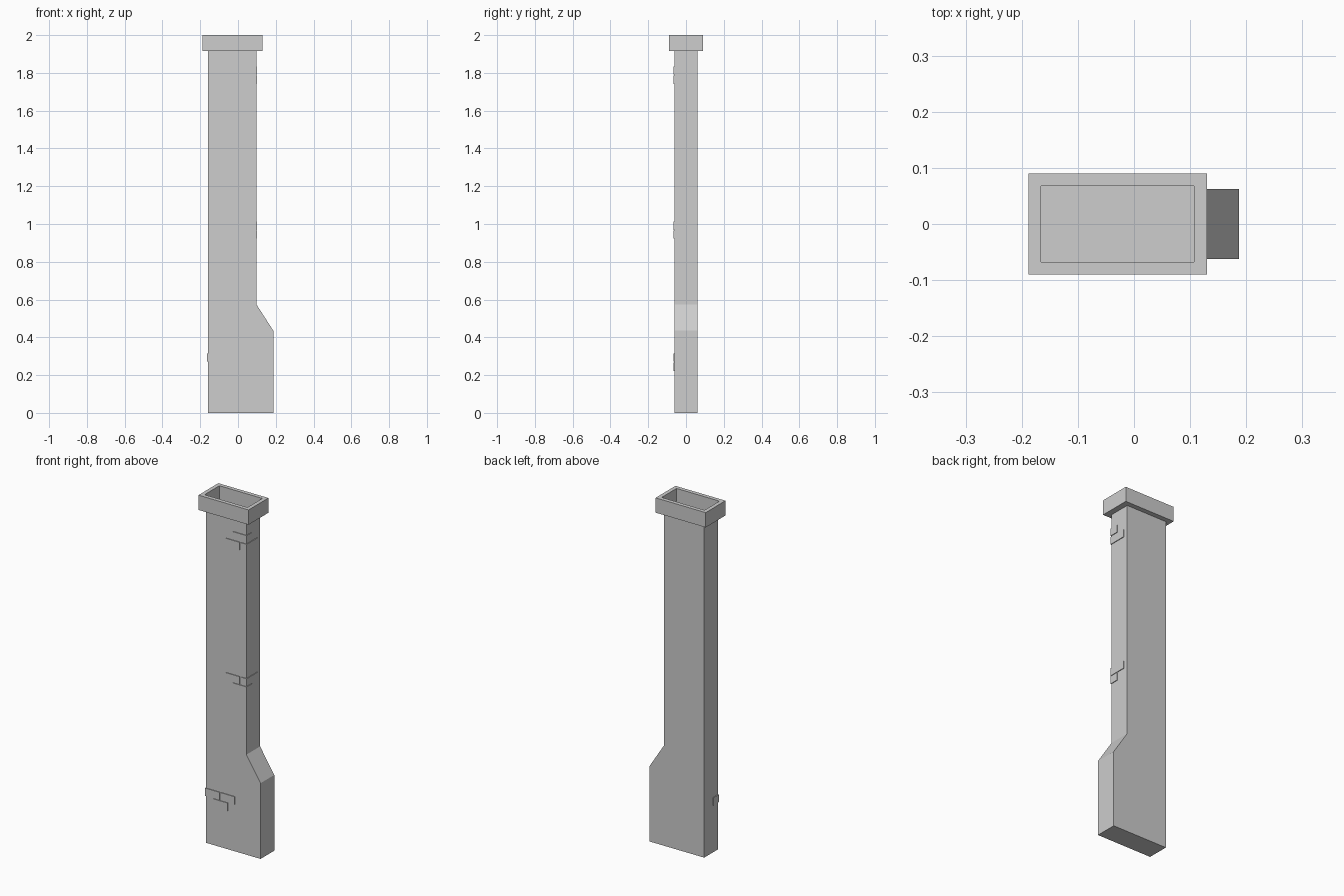
import bpy
import bmesh

cube = bpy.data.objects.get("Cube")
if cube:
    bpy.data.objects.remove(cube, do_unlink=True)

stone = bpy.data.materials.new("grey_stone")
stone.use_nodes = True
GREY = (0.61, 0.61, 0.61, 1)
stone.diffuse_color = GREY
stone.node_tree.nodes["Principled BSDF"].inputs["Base Color"].default_value = GREY

LEFT, RIGHT, BASE_RIGHT = -0.159, 0.097, 0.187   # stack and base sides
DEPTH = 0.062                                    # half thickness of the stack
RELIEF = 0.004                                   # how far bricks stand out
BRICK_H = 0.044
LONG, SHORT = 0.036, -0.016                      # where corner bricks end along y


def finish(name, bm):
    bmesh.ops.recalc_face_normals(bm, faces=bm.faces)
    mesh = bpy.data.meshes.new(name)
    bm.to_mesh(mesh)
    bm.free()
    mesh.materials.append(stone)
    obj = bpy.data.objects.new(name, mesh)
    bpy.context.collection.objects.link(obj)


def extrude_profile(bm, points, vector):
    face = bm.faces.new([bm.verts.new(p) for p in points])
    result = bmesh.ops.extrude_face_region(bm, geom=[face], use_keep_orig=True)
    verts = [v for v in result["geom"] if isinstance(v, bmesh.types.BMVert)]
    bmesh.ops.translate(bm, verts=verts, vec=vector)


# Stack with a wider, sloped base on one side
bm = bmesh.new()
outline = [(LEFT, 0), (BASE_RIGHT, 0), (BASE_RIGHT, 0.435), (RIGHT, 0.575),
           (RIGHT, 1.92), (LEFT, 1.92)]
extrude_profile(bm, [(x, -DEPTH, z) for x, z in outline], (0, 2 * DEPTH, 0))
finish("chimney_stack", bm)

# Cap with a recessed flue opening
bm = bmesh.new()
cap = [(-0.188, -0.09), (0.13, -0.09), (0.13, 0.09), (-0.188, 0.09)]
extrude_profile(bm, [(x, y, 1.915) for x, y in cap], (0, 0, 0.085))
bm.faces.ensure_lookup_table()
bmesh.ops.recalc_face_normals(bm, faces=bm.faces)
top = max(bm.faces, key=lambda f: f.calc_center_median().z)
bmesh.ops.inset_region(bm, faces=[top], thickness=0.032)
bmesh.ops.translate(bm, verts=top.verts[:], vec=(0, 0, -0.08))
# The inset face drops straight down, so give the rim its flat top back
rim = [e for e in bm.edges if (e.verts[0] in top.verts) != (e.verts[1] in top.verts)]
cut = bmesh.ops.subdivide_edges(bm, edges=rim, cuts=1)
floor_verts = list(top.verts)
for v in cut["geom_inner"]:
    if isinstance(v, bmesh.types.BMVert):
        corner = min(floor_verts, key=lambda f: (f.co.xy - v.co.xy).length)
        v.co = (corner.co.x, corner.co.y, 2.0)
finish("chimney_cap", bm)


# Slightly raised bricks; a wrap value carries a brick around the stack corner
def brick(name, x0, x1, top_z, wrap=None):
    bm = bmesh.new()
    front = -DEPTH - RELIEF
    inner = -DEPTH + RELIEF
    if wrap is None:
        plan = [(x0, front), (x1, front), (x1, inner), (x0, inner)]
    elif x1 >= RIGHT:
        plan = [(x0, front), (x1 + RELIEF, front), (x1 + RELIEF, wrap),
                (x1 - RELIEF, wrap), (x1 - RELIEF, inner), (x0, inner)]
    else:
        plan = [(x0 - RELIEF, front), (x1, front), (x1, inner),
                (x0 + RELIEF, inner), (x0 + RELIEF, wrap), (x0 - RELIEF, wrap)]
    extrude_profile(bm, [(x, y, top_z - BRICK_H) for x, y in plan], (0, 0, BRICK_H))
    finish(name, bm)


# Right-hand corner groups: a long row of two bricks and a short row of one
for label, long_z, short_z in (("upper", 1.785, 1.835), ("middle", 1.013, 0.966)):
    brick(label + "_front_brick", -0.034, 0.057, long_z)
    brick(label + "_long_corner_brick", 0.063, RIGHT, long_z, LONG)
    brick(label + "_short_corner_brick", 0.013, RIGHT, short_z, SHORT)

# Left-hand group near the foot
brick("lower_corner_brick", LEFT, -0.07, 0.315, SHORT)
brick("lower_front_brick", -0.064, 0.025, 0.315)
brick("lower_bottom_brick", -0.11, -0.019, 0.267)
